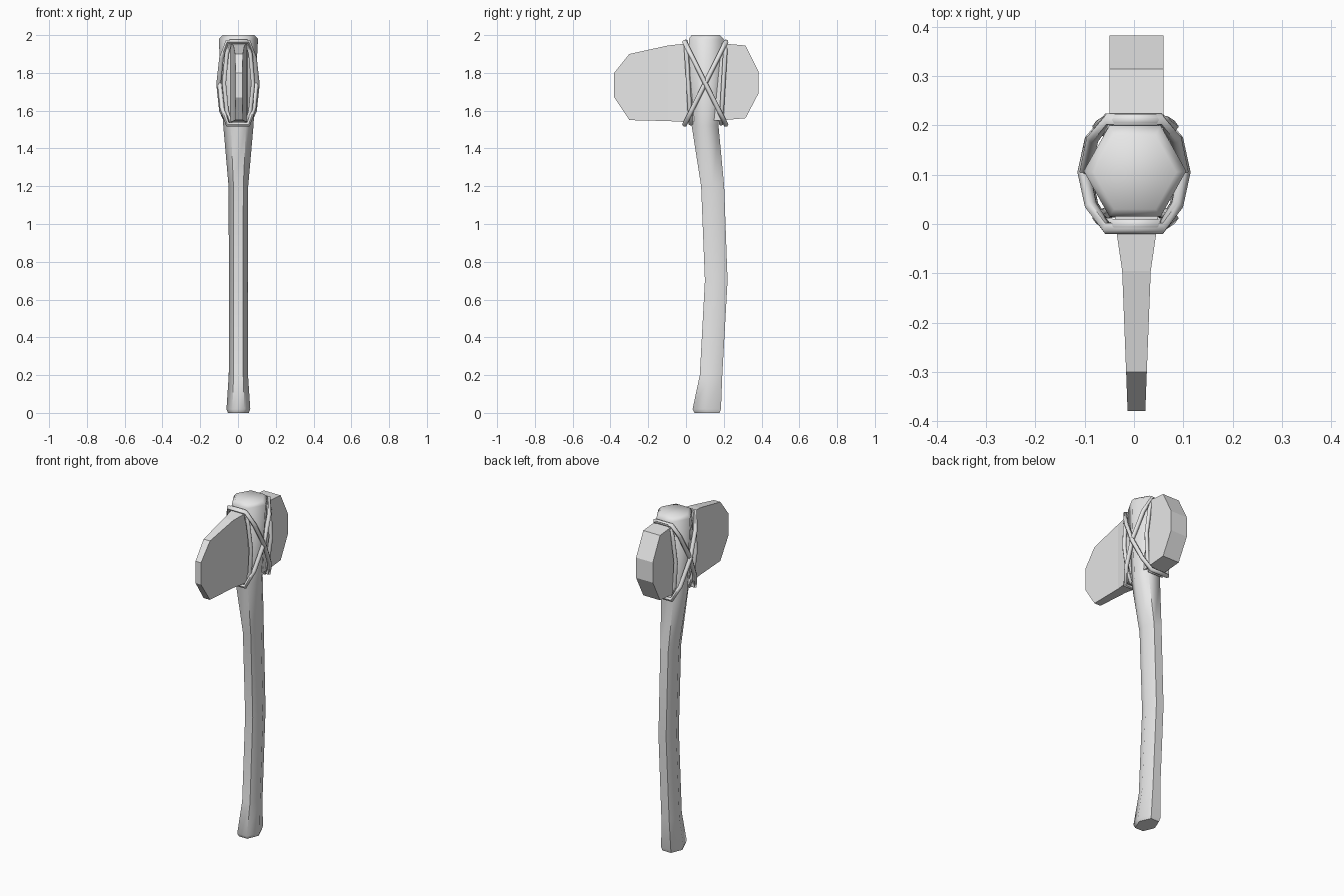
import bpy, bmesh, math
from mathutils import Vector

cube = bpy.data.objects.get("Cube")
if cube:
    bpy.data.objects.remove(cube, do_unlink=True)

grey = bpy.data.materials.new("stone grey")
grey.use_nodes = True
colour = (0.8, 0.8, 0.8, 1)
grey.diffuse_color = colour
grey.node_tree.nodes["Principled BSDF"].inputs["Base Color"].default_value = colour


def finish(name, bm, smooth_angle=0):
    """Turn a bmesh into a named object, smooth below the given angle."""
    bmesh.ops.recalc_face_normals(bm, faces=bm.faces[:])
    mesh = bpy.data.meshes.new(name)
    bm.to_mesh(mesh)
    bm.free()
    mesh.materials.append(grey)
    obj = bpy.data.objects.new(name, mesh)
    bpy.context.scene.collection.objects.link(obj)
    if smooth_angle:
        bpy.ops.object.select_all(action="DESELECT")
        obj.select_set(True)
        bpy.context.view_layer.objects.active = obj
        bpy.ops.object.shade_smooth_by_angle(angle=math.radians(smooth_angle))
    return obj


def skin(bm, rings, closed=False):
    """Bridge rings of vertices; cap the ends unless closed."""
    n = len(rings[0])
    pairs = list(zip(rings, rings[1:]))
    if closed:
        pairs.append((rings[-1], rings[0]))
    else:
        bm.faces.new(rings[0])
        bm.faces.new(rings[-1])
    for a, b in pairs:
        for i in range(n):
            j = (i + 1) % n
            bm.faces.new((a[i], a[j], b[j], b[i]))


# Handle: bowed six-sided shaft, (height, front y, back y, half width)
sections = [
    (0, 0.045, 0.178, 0.055), (0.02, 0.035, 0.185, 0.063),
    (0.2, 0.073, 0.192, 0.051), (0.7, 0.10, 0.22, 0.05),
    (1.2, 0.08, 0.202, 0.052), (1.52, 0.03, 0.172, 0.08),
    (1.98, 0.015, 0.2, 0.104), (2, 0.03, 0.18, 0.084),
]
bm = bmesh.new()
rings = []
for z, front, back, half in sections:
    ring = []
    for k in range(6):
        a = k * math.pi / 3
        y = (front + back) / 2 + math.sin(a) / math.sin(math.pi / 3) * (back - front) / 2
        ring.append(bm.verts.new((0.002 + half * math.cos(a), y, z)))
    rings.append(ring)
skin(bm, rings)
handle = finish("handle", bm, 62)

# Stone head: tapered slab, upper and lower outline at stations along y
# (y, bottom z, top z, half thickness)
stations = [
    (-0.38, 1.67, 1.80, 0.018), (-0.3, 1.55, 1.90, 0.021),
    (-0.095, 1.545, 1.945, 0.029), (0, 1.54, 1.955, 0.043),
    (0.2, 1.55, 1.955, 0.055), (0.315, 1.56, 1.945, 0.055),
    (0.383, 1.69, 1.81, 0.055),
]
bm = bmesh.new()
rings = [[bm.verts.new((0.005 + sx * t, y, z))
          for sx, z in ((-1, lo), (1, lo), (1, hi), (-1, hi))]
         for y, lo, hi, t in stations]
skin(bm, rings)
finish("stone_head", bm)


def cord(name, points, radius):
    """Closed five-sided cord through the points."""
    pts = [Vector(p) for p in points]
    centre = sum(pts, Vector()) / len(pts)
    plane = Vector()
    for i, p in enumerate(pts):
        plane += (p - centre).cross(pts[(i + 1) % len(pts)] - centre)
    plane.normalize()
    bm = bmesh.new()
    rings = []
    for i, p in enumerate(pts):
        along = (pts[(i + 1) % len(pts)] - pts[i - 1]).normalized()
        out = along.cross(plane).normalized()
        rings.append([bm.verts.new(p + radius * (math.cos(a) * out + math.sin(a) * plane))
                      for a in (math.tau * k / 5 for k in range(5))])
    skin(bm, rings, closed=True)
    return finish(name, bm, 75)


# Lashings: two crossing slanted loops round the head and shaft
outline = [(0.055, -0.008), (0.085, 0.035), (0.1, 0.105), (0.085, 0.175), (0.055, 0.212)]
loop = outline + [(-x, y) for x, y in reversed(outline)]
for name, tilt in (("cord_front_high", 1), ("cord_back_high", -1)):
    cord(name, [(x * (1 + 0.02 * tilt), y, 1.745 - tilt * 2.0 * (y - 0.102)) for x, y in loop], 0.013)

# Lashings: upright loops where the head leaves the shaft
side = [(0.04, 1.968), (0.062, 1.9), (0.076, 1.745), (0.062, 1.6), (0.04, 1.53)]
upright = side + [(-x, z) for x, z in reversed(side)]
for name, base, slope in (("cord_upright_front", 0.012, -0.06), ("cord_upright_back", 0.198, 0.06)):
    cord(name, [(x + 0.003, base + slope * (z - 1.745), z) for x, z in upright], 0.012)
